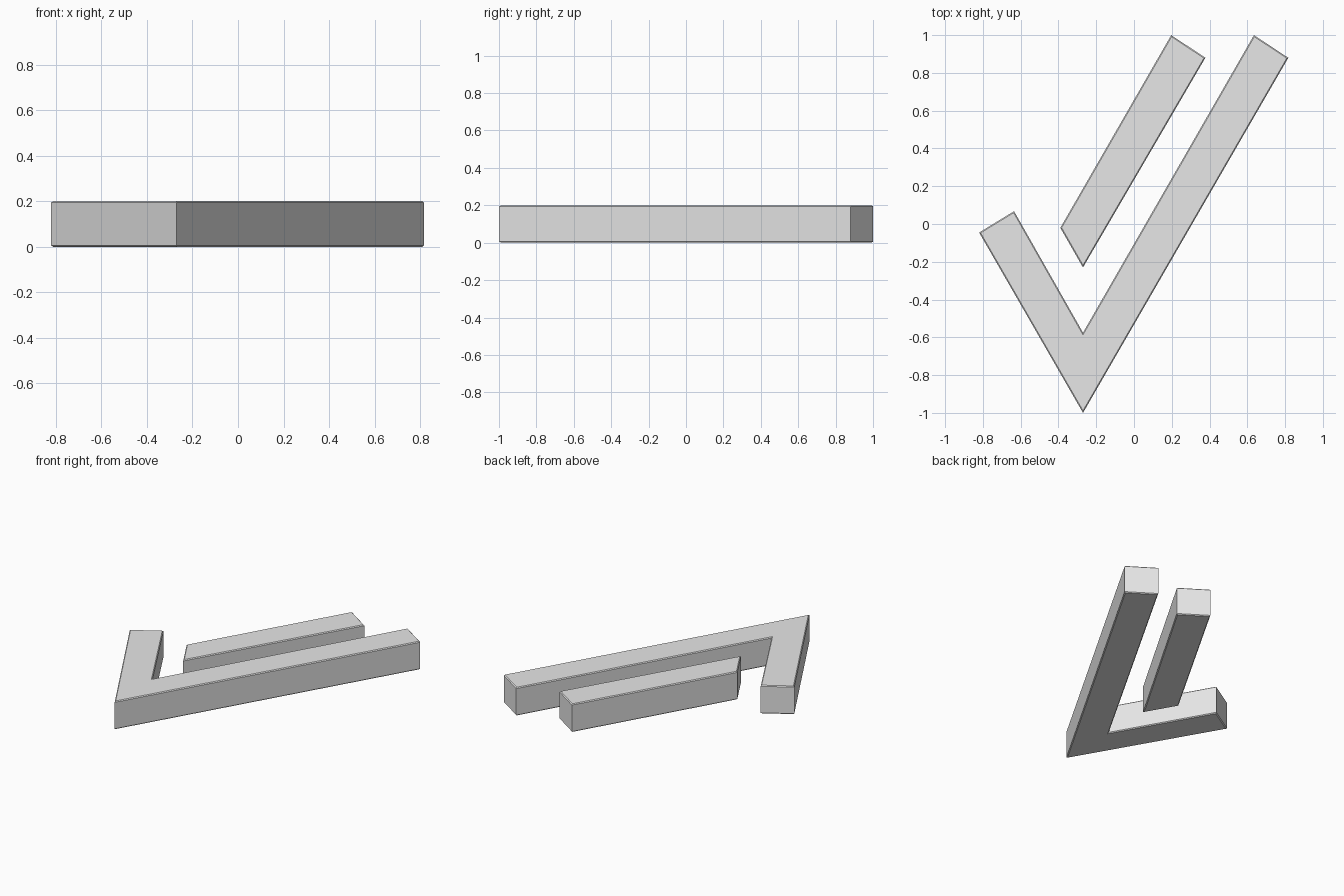
import bpy
import bmesh

cube = bpy.data.objects.get("Cube")
if cube:
    bpy.data.objects.remove(cube, do_unlink=True)

HEIGHT = 0.2
BEVEL = 0.006

grey = bpy.data.materials.new("light grey")
grey.use_nodes = True
colour = (0.8, 0.8, 0.8, 1)
grey.diffuse_color = colour
grey.node_tree.nodes["Principled BSDF"].inputs["Base Color"].default_value = colour


def extruded_bar(name, outline):
    """Extrude a flat outline upward and soften its top and bottom rims."""
    bm = bmesh.new()
    base = bm.faces.new([bm.verts.new((x, y, 0)) for x, y in outline])
    top = bmesh.ops.extrude_face_region(bm, geom=[base], use_keep_orig=True)["geom"]
    for v in top:
        if isinstance(v, bmesh.types.BMVert):
            v.co.z = HEIGHT
    bmesh.ops.recalc_face_normals(bm, faces=bm.faces)
    rims = [e for e in bm.edges if abs(e.verts[0].co.z - e.verts[1].co.z) < 0.01]
    bmesh.ops.bevel(bm, geom=rims, offset=BEVEL, segments=1, affect='EDGES')
    mesh = bpy.data.meshes.new(name)
    bm.to_mesh(mesh)
    bm.free()
    mesh.materials.append(grey)
    obj = bpy.data.objects.new(name, mesh)
    bpy.context.collection.objects.link(obj)


# Large angled piece with a short left arm and a long right arm
extruded_bar("angled_bar", [(-0.82, -0.045), (-0.27, -1.0), (0.817, 0.88),
                            (0.635, 1.0), (-0.27, -0.575), (-0.635, 0.068)])

# Separate parallel bar nested inside the angle
extruded_bar("inner_bar", [(-0.39, -0.02), (-0.27, -0.23),
                           (0.378, 0.88), (0.197, 1.0)])
